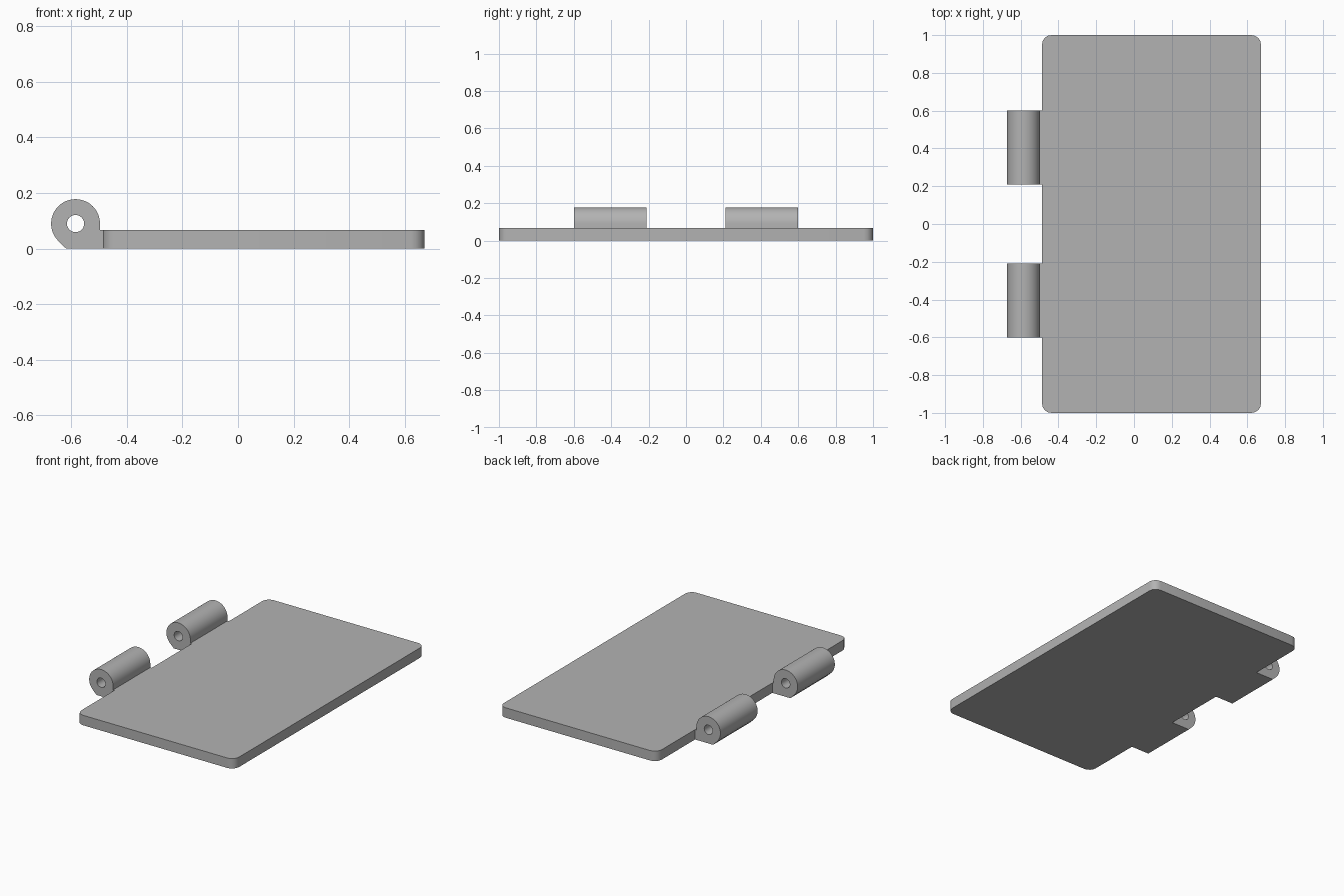
import bpy, bmesh
from math import radians, cos, sin
from mathutils import Vector

cube = bpy.data.objects.get("Cube")
if cube:
    bpy.data.objects.remove(cube, do_unlink=True)

grey = bpy.data.materials.new("light_grey")
grey.use_nodes = True
colour = (0.45, 0.45, 0.45, 1)
grey.diffuse_color = colour
grey.node_tree.nodes["Principled BSDF"].inputs["Base Color"].default_value = colour

THICK = 0.066
LEFT, RIGHT = -0.487, 0.672


def arc(cx, cy, r, start, end, steps):
    angles = [radians(start + (end - start) * i / steps) for i in range(steps + 1)]
    return [(cx + r * cos(a), cy + r * sin(a)) for a in angles]


def extrude_loops(name, loops, to_3d, offset):
    """Fill closed outlines (later ones are holes) and extrude by offset."""
    bm = bmesh.new()
    edges = []
    for loop in loops:
        verts = [bm.verts.new(to_3d(u, v)) for u, v in loop]
        edges += [bm.edges.new((a, b)) for a, b in zip(verts, verts[1:] + verts[:1])]
    bmesh.ops.triangle_fill(bm, edges=edges, use_beauty=True)
    ext = bmesh.ops.extrude_face_region(bm, geom=bm.faces[:], use_keep_orig=True)
    moved = [g for g in ext["geom"] if isinstance(g, bmesh.types.BMVert)]
    bmesh.ops.translate(bm, verts=moved, vec=Vector(offset))
    bmesh.ops.recalc_face_normals(bm, faces=bm.faces[:])
    mesh = bpy.data.meshes.new(name)
    bm.to_mesh(mesh)
    bm.free()
    mesh.materials.append(grey)
    obj = bpy.data.objects.new(name, mesh)
    bpy.context.collection.objects.link(obj)
    bpy.ops.object.select_all(action="DESELECT")
    obj.select_set(True)
    bpy.context.view_layer.objects.active = obj
    bpy.ops.object.shade_smooth_by_angle(angle=radians(30))
    return obj


# Flat leaf with rounded corners
R = 0.05
outline = []
for cx, cy, start in ((RIGHT - R, 1 - R, 0), (LEFT + R, 1 - R, 90),
                      (LEFT + R, R - 1, 180), (RIGHT - R, R - 1, 270)):
    outline += arc(cx, cy, R, start, start + 90, 4)
extrude_loops("hinge_leaf", [outline], lambda u, v: (u, v, 0), (0, 0, THICK))

# Two pin barrels, each with a flat foot joined to the leaf
CX, CZ, OUTER, BORE = -0.585, 0.09, 0.088, 0.031
barrel = arc(CX, CZ, OUTER, 0, 225, 30)
barrel += [(-0.619, 0), (LEFT, 0), (LEFT, THICK), (CX + OUTER, THICK)]
bore = arc(CX, CZ, BORE, 0, 360, 32)[:-1]
for name, y in (("front_barrel", -0.6), ("back_barrel", 0.21)):
    extrude_loops(name, [barrel, bore], lambda u, v: (u, y, v), (0, 0.39, 0))
